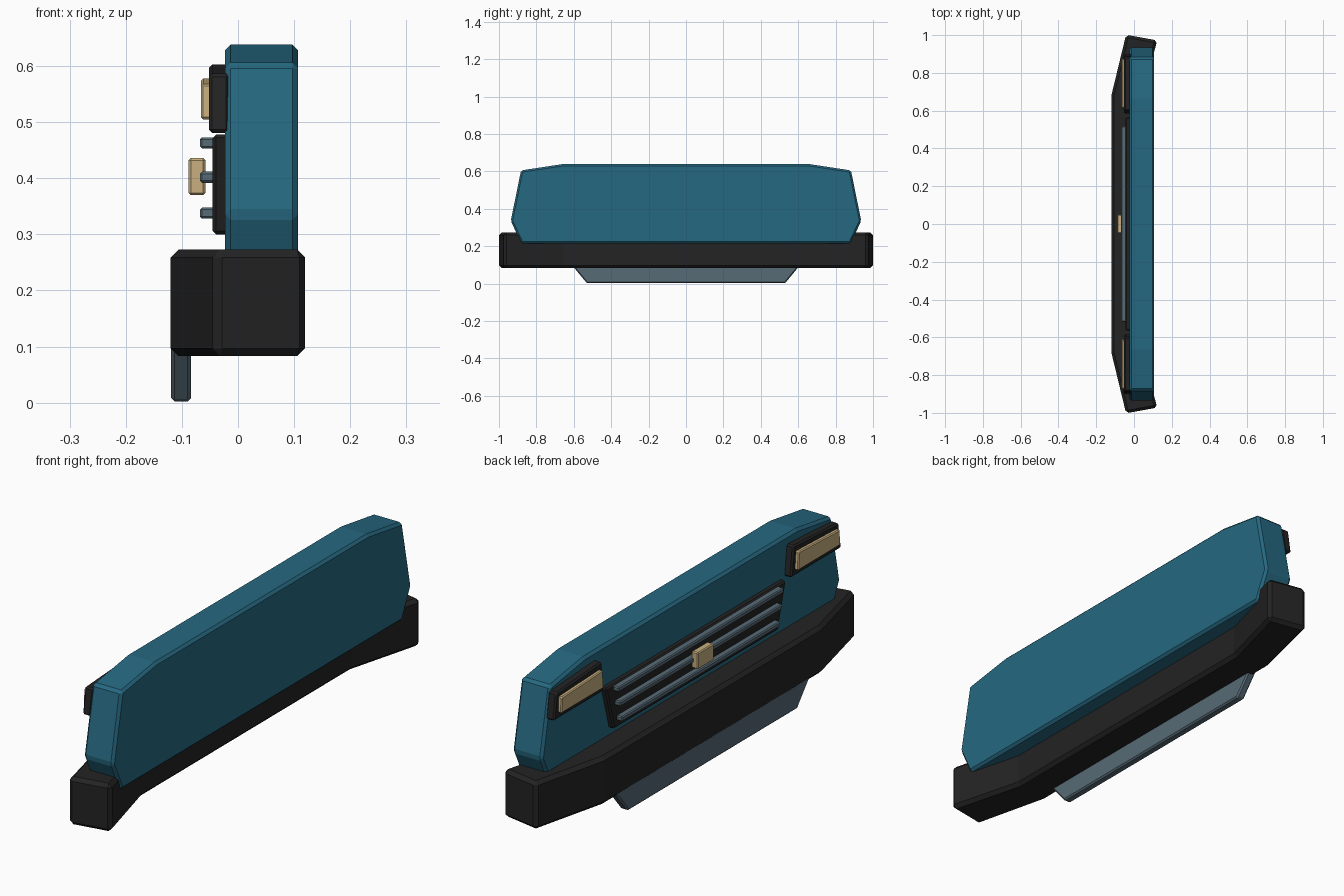
import bpy, bmesh

if "Cube" in bpy.data.objects:
    bpy.data.objects.remove(bpy.data.objects["Cube"])


def material(name, rgb):
    m = bpy.data.materials.new(name)
    m.diffuse_color = (*rgb, 1)
    m.use_nodes = True
    m.node_tree.nodes["Principled BSDF"].inputs["Base Color"].default_value = m.diffuse_color
    return m


TEAL = material("teal paint", (0.019, 0.14, 0.22))
BLACK = material("black plastic", (0.017, 0.017, 0.017))
STEEL = material("steel grey", (0.095, 0.145, 0.18))
TAN = material("warm lamp", (0.58, 0.43, 0.215))


def prism(name, outline, axis, lo, hi, mat, bevel):
    """Extrude an outline along x (outline is y,z) or z (outline is x,y)."""
    place = (lambda a, b, t: (t, a, b)) if axis == "x" else (lambda a, b, t: (a, b, t))
    bm = bmesh.new()
    base = bm.faces.new([bm.verts.new(place(a, b, lo)) for a, b in outline])
    ext = bmesh.ops.extrude_face_region(bm, geom=[base])
    for v in ext["geom"]:
        if isinstance(v, bmesh.types.BMVert):
            v.co["xyz".index(axis)] = hi
    bmesh.ops.recalc_face_normals(bm, faces=bm.faces)
    mesh = bpy.data.meshes.new(name)
    bm.to_mesh(mesh)
    bm.free()
    mesh.materials.append(mat)
    obj = bpy.data.objects.new(name, mesh)
    bpy.context.collection.objects.link(obj)
    mod = obj.modifiers.new("chamfer", "BEVEL")
    mod.width = bevel
    mod.segments = 1
    mod.limit_method = "ANGLE"
    mod.angle_limit = 0.5
    return obj


def both_sides(half):
    """Complete a y,z half outline by mirroring y."""
    return half + [(-y, z) for y, z in reversed(half)]


# Body panel
prism("body_panel", both_sides([(0.88, 0.215), (0.937, 0.335), (0.882, 0.605), (0.665, 0.638)]),
      "x", -0.023, 0.107, TEAL, 0.01)

# Bumper with swept-back ends
front = [(-0.12, 0.68), (-0.042, 1.002)]
back = [(0.123, 0.972), (0.04, 0.66)]
half = front + back
prism("bumper", half + [(x, -y) for x, y in reversed(half)], "z", 0.083, 0.273, BLACK, 0.014)

# Skid plate
prism("skid_plate", both_sides([(0.53, 0.002), (0.615, 0.105)]), "x", -0.119, -0.084, STEEL, 0.006)

# Grille panel, bars and badge
prism("grille_panel", both_sides([(0.515, 0.30), (0.565, 0.478)]), "x", -0.045, -0.015, BLACK, 0.006)
for i, (z, w) in enumerate([(0.338, 0.497), (0.402, 0.508), (0.463, 0.518)]):
    prism(f"grille_bar_{i + 1}", both_sides([(w, z - 0.01), (w, z + 0.01)]),
          "x", -0.068, -0.035, STEEL, 0.004)
prism("grille_badge", both_sides([(0.05, 0.37), (0.05, 0.436)]), "x", -0.088, -0.058, TAN, 0.004)

# Headlights
housing = [(0.585, 0.481), (0.902, 0.481), (0.885, 0.586), (0.6, 0.603)]
lamp = [(0.608, 0.505), (0.875, 0.505), (0.872, 0.568), (0.615, 0.578)]
for side, s in (("left", 1), ("right", -1)):
    prism(f"headlight_housing_{side}", [(s * y, z) for y, z in housing], "x", -0.052, -0.015, BLACK, 0.006)
    prism(f"headlight_lamp_{side}", [(s * y, z) for y, z in lamp], "x", -0.066, -0.045, TAN, 0.004)
